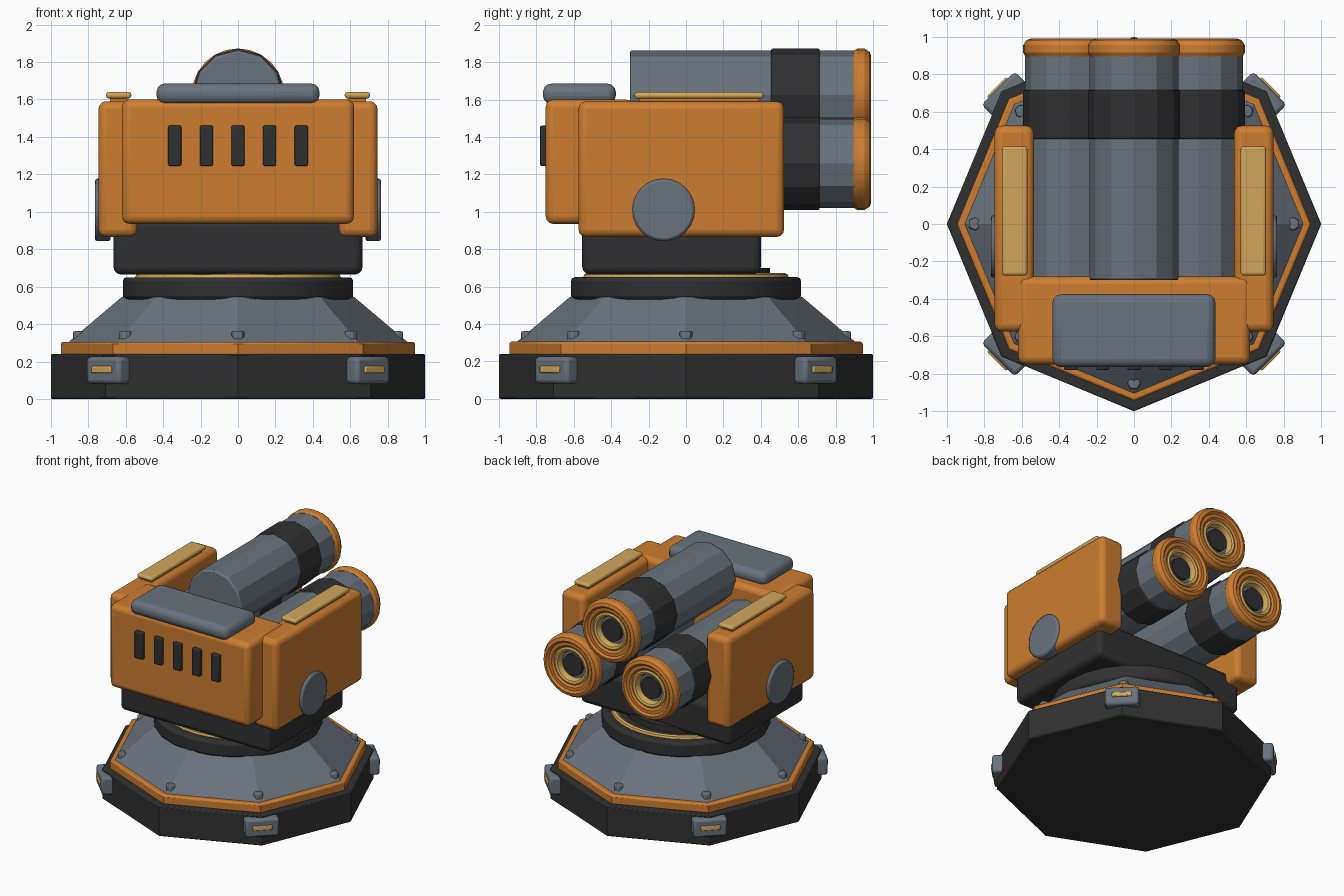
import bpy, bmesh
from math import sin, cos, pi, radians

cube = bpy.data.objects.get("Cube")
if cube:
    bpy.data.objects.remove(cube, do_unlink=True)


def material(name, rgb):
    m = bpy.data.materials.new(name)
    m.use_nodes = True
    m.diffuse_color = (*rgb, 1)
    m.node_tree.nodes["Principled BSDF"].inputs["Base Color"].default_value = (*rgb, 1)
    return m


ORANGE = material("orange paint", (0.61, 0.205, 0.03))
GREY = material("blue grey metal", (0.14, 0.17, 0.205))
DARK = material("dark metal", (0.03, 0.03, 0.03))
GOLD = material("gold trim", (0.64, 0.39, 0.107))


def finish(name, mat, bevel=0, segments=2):
    ob = bpy.context.object
    ob.name = name
    ob.data.materials.append(mat)
    if bevel:
        bpy.ops.object.transform_apply(location=False, rotation=False, scale=True)
        mod = ob.modifiers.new("bevel", "BEVEL")
        mod.width = bevel
        mod.segments = segments
        mod.limit_method = "ANGLE"
        mod.angle_limit = radians(50)
    bpy.ops.object.shade_smooth_by_angle(angle=radians(28))
    return ob


def box(name, mat, xs, ys, zs, bevel=0, segments=3):
    spans = (xs, ys, zs)
    bpy.ops.mesh.primitive_cube_add(size=1, location=[(a + b) / 2 for a, b in spans])
    bpy.context.object.scale = [b - a for a, b in spans]
    return finish(name, mat, bevel, segments)


def cylinder(name, mat, sides, r1, r2, length, loc, rot=(0, 0, 0), bevel=0):
    bpy.ops.mesh.primitive_cone_add(vertices=sides, radius1=r1, radius2=r2,
                                    depth=length, location=loc, rotation=rot)
    return finish(name, mat, bevel)


def upright(name, mat, sides, r1, r2, z0, z1, bevel=0):
    return cylinder(name, mat, sides, r1, r2, z1 - z0, (0, 0, (z0 + z1) / 2), bevel=bevel)


def lathe_y(name, mat, profile, x, z, sides=24):
    """Revolve a closed (radius, y) profile around the y direction."""
    bm = bmesh.new()
    rings = []
    for i in range(sides):
        a = 2 * pi * i / sides
        rings.append([bm.verts.new((x + r * sin(a), y, z + r * cos(a))) for r, y in profile])
    n = len(profile)
    for i in range(sides):
        p, q = rings[i], rings[(i + 1) % sides]
        for j in range(n):
            k = (j + 1) % n
            bm.faces.new((p[j], q[j], q[k], p[k]))
    bmesh.ops.recalc_face_normals(bm, faces=bm.faces)
    mesh = bpy.data.meshes.new(name)
    bm.to_mesh(mesh)
    bm.free()
    ob = bpy.data.objects.new(name, mesh)
    bpy.context.collection.objects.link(ob)
    bpy.ops.object.select_all(action="DESELECT")
    ob.select_set(True)
    bpy.context.view_layer.objects.active = ob
    finish(name, mat)


# Octagonal base and sloped skirt
upright("base_plate", DARK, 8, 1.0, 1.0, 0, 0.24, 0.008)
upright("base_trim", ORANGE, 8, 0.945, 0.945, 0.23, 0.305, 0.012)
upright("skirt", GREY, 8, 0.91, 0.62, 0.3, 0.545)

# Turntable
upright("turntable", DARK, 24, 0.615, 0.615, 0.53, 0.65, 0.02)
bpy.ops.mesh.primitive_torus_add(major_segments=32, minor_segments=8, major_radius=0.525,
                                 minor_radius=0.025, location=(0, 0, 0.648))
finish("turntable_ring", GOLD)
upright("turntable_hub", DARK, 24, 0.45, 0.45, 0.6, 0.7)

# Skirt bolts on the eight ridges
for i in range(8):
    a = i * pi / 4
    cylinder("skirt_bolt", GREY, 6, 0.038, 0.036, 0.08,
             (0.85 * cos(a), 0.85 * sin(a), 0.322), (0, 0, a), 0.008)

# Corner clamps with gold markers
for i in range(4):
    a = pi / 4 + i * pi / 2
    for name, mat, r, depth, width, height, z, bev in (
            ("base_clamp", GREY, 0.976, 0.1, 0.25, 0.145, 0.153, 0.02),
            ("clamp_marker", GOLD, 1.022, 0.03, 0.145, 0.036, 0.157, 0.006)):
        bpy.ops.mesh.primitive_cube_add(size=1, location=(r * cos(a), r * sin(a), z),
                                        rotation=(0, 0, a))
        bpy.context.object.scale = (depth, width, height)
        finish(name, mat, bev)

# Rotating body
box("body_cradle", DARK, (-0.665, 0.665), (-0.555, 0.4), (0.665, 0.96), 0.04)
box("front_housing", ORANGE, (-0.62, 0.62), (-0.75, -0.28), (0.935, 1.6), 0.04)
box("top_hatch", GREY, (-0.435, 0.435), (-0.765, -0.375), (1.575, 1.685), 0.045)
for i in range(-2, 3):
    x = i * 0.169
    box("vent_slot", DARK, (x - 0.035, x + 0.035), (-0.78, -0.72), (1.245, 1.46), 0.008)

# Side armour, pivots and gold rails
for side, s in (("left", 1), ("right", -1)):
    def span(a, b):
        return tuple(sorted((s * a, s * b)))
    box(side + "_armour", ORANGE, span(0.535, 0.745), (-0.575, 0.525), (0.865, 1.59), 0.04)
    box(side + "_rail", GOLD, span(0.57, 0.705), (-0.275, 0.415), (1.605, 1.64), 0.015)
    box(side + "_rail_mount", ORANGE, span(0.59, 0.685), (-0.25, 0.39), (1.57, 1.61))
    cylinder(side + "_pivot", GREY, 24, 0.167, 0.167, 0.085,
             (s * 0.7225, -0.12, 1.01), (0, pi / 2, 0), 0.015)

# Three launch tubes with stepped muzzle rings
MUZZLE = [(0.2, 0.89), (0.235, 0.895), (0.247, 0.915), (0.247, 0.955), (0.23, 0.982),
          (0.205, 0.99), (0.19, 0.975), (0.165, 0.975), (0.145, 0.955), (0.13, 0.89)]
BEZEL = [(0.15, 0.9), (0.148, 0.965), (0.135, 0.972), (0.118, 0.965), (0.108, 0.945), (0.105, 0.9)]
for name, x, z in (("top", 0, 1.625), ("left", 0.345, 1.257), ("right", -0.345, 1.257)):
    def tube(part, mat, sides, r, y0, y1, bevel=0):
        cylinder(name + part, mat, sides, r, r, y1 - y0, (x, (y0 + y1) / 2, z),
                 (pi / 2, 0, 0), bevel)
    tube("_tube", GREY, 12, 0.238, -0.3, 0.92, 0.012)
    tube("_tube_band", DARK, 12, 0.247, 0.455, 0.715, 0.008)
    tube("_tube_bore", DARK, 20, 0.085, 0.9, 0.945)
    lathe_y(name + "_muzzle_ring", ORANGE, MUZZLE, x, z)
    lathe_y(name + "_muzzle_bezel", GOLD, BEZEL, x, z)
